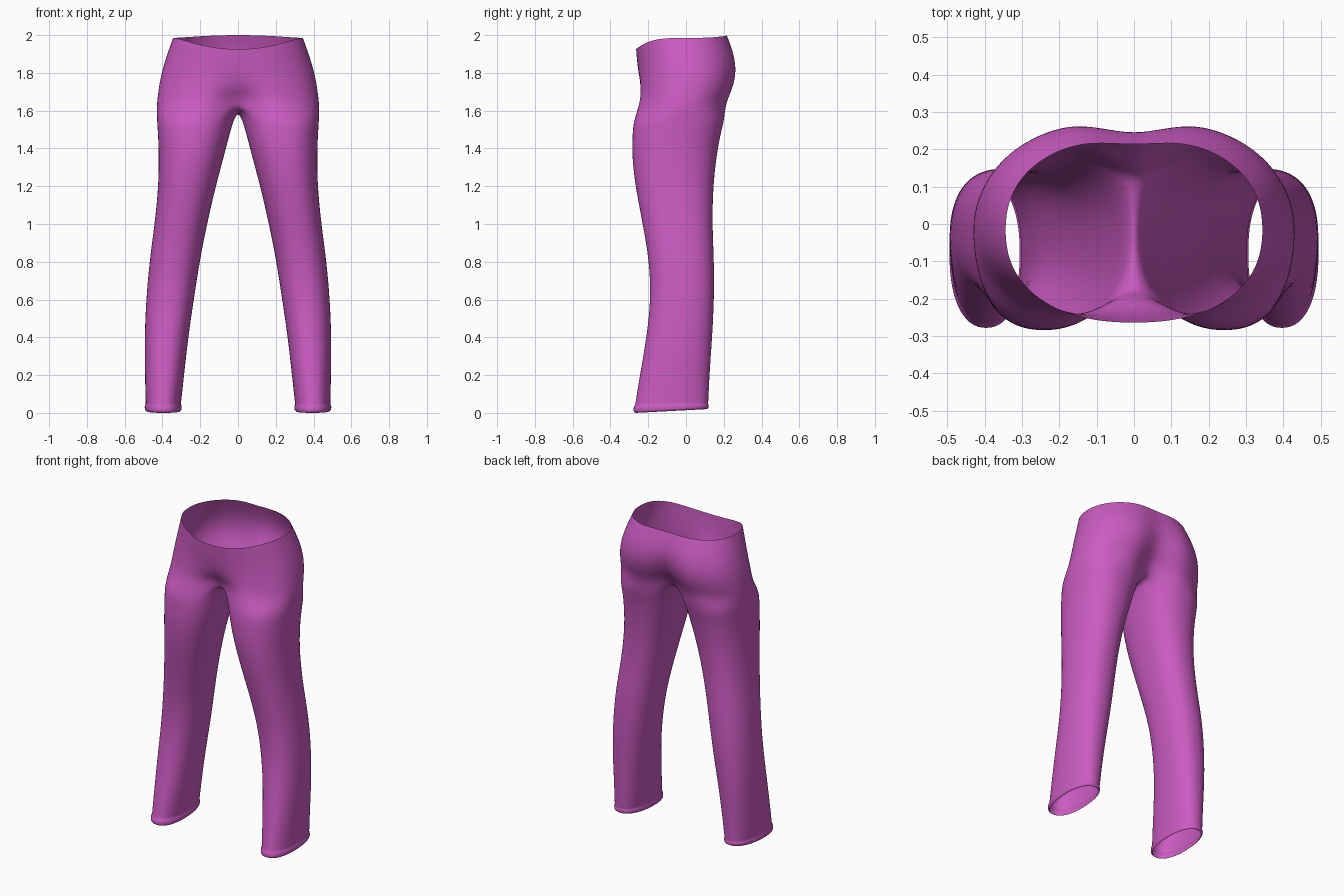
import bpy
import bmesh
from math import sin, cos, pi, exp, copysign

cube = bpy.data.objects.get("Cube")
if cube:
    bpy.data.objects.remove(cube, do_unlink=True)

OUTER = 18          # spans of the outer arc, front seam to back seam
COUNT = 26          # points in a full leg ring


def soften(value, power):
    """Signed power, giving slightly squared ovals."""
    return copysign(abs(value) ** power, value)


def leg_ring(z, x_in, x_out, front, back, tilt=0.0):
    """Closed oval around one leg, starting at the front inner side."""
    cx, rx = (x_in + x_out) / 2, (x_out - x_in) / 2
    cy, ry = (front + back) / 2, (back - front) / 2
    points = []
    for i in range(COUNT):
        t = (i - OUTER / 2) * 2 * pi / COUNT
        s = soften(sin(t), 0.88)
        points.append((cx + rx * soften(cos(t), 0.88), cy + ry * s, z - tilt * s))
    return points


def hip_arc(z, width, front, back, seam_front, seam_back, z_front, z_back):
    """Half section of the hips, from front seam round to back seam."""
    cy, ry = (front + back) / 2, (back - front) / 2
    points = []
    for i in range(OUTER + 1):
        t = pi * i / OUTER
        c = cos(t)
        x = 0.0 if i in (0, OUTER) else width * sin(t) ** 0.88
        y = cy - ry * soften(c, 0.88)
        dip = exp(-(x / 0.1) ** 2)
        y += dip * ((seam_front - front) if c > 0 else (seam_back - back))
        z_end = z_front if c > 0 else z_back
        points.append((x, y, z + (z_end - z) * abs(c) ** 3))
    return points


def crotch_curve(start, end, sag):
    """Points under the crotch from the back seam to the front seam."""
    n = COUNT - OUTER
    points = []
    for k in range(1, n):
        s = k / n
        points.append((0.0, start[1] + (end[1] - start[1]) * s,
                       start[2] + (end[2] - start[2]) * s - sag * sin(pi * s)))
    return points


# Legs: height, inner x, outer x, front y, back y
legs = [
    (.06, .30, .49, -.268, .12),
    (.2, .285, .493, -.245, .125),
    (.4, .263, .496, -.21, .14),
    (.6, .233, .487, -.187, .15),
    (.8, .203, .47, -.195, .15),
    (1, .163, .442, -.23, .14),
    (1.2, .117, .422, -.27, .145),
    (1.36, .073, .42, -.288, .163),
    (1.48, .042, .425, -.285, .185),
    (1.55, .022, .43, -.278, .205),
]
# Hips: side z, half width, front y, back y, seam front y, seam back y, seam z front, back
hips = [
    (1.62, .433, -.268, .235, -.16, .12, 1.65, 1.645),
    (1.7, .424, -.26, .268, -.222, .185, 1.71, 1.71),
    (1.78, .411, -.256, .287, -.245, .23, 1.77, 1.79),
    (1.86, .389, -.258, .28, -.255, .245, 1.82, 1.87),
    (1.93, .365, -.262, .256, -.262, .232, 1.88, 1.94),
    (1.985, .345, -.265, .232, -.265, .212, 1.925, 2.0),
]

# Turned hem at each ankle, tilted down towards the heel
hem = [leg_ring(.01, .305, .485, -.268, .112, -.01),
       leg_ring(.016, .297, .495, -.281, .122, -.01),
       leg_ring(.038, .297, .495, -.279, .122, -.006),
       leg_ring(.046, .302, .489, -.27, .118, -.003)]
rings = hem + [leg_ring(*row) for row in legs]
arcs = [hip_arc(*row) for row in hips]
rings.append(arcs[0] + crotch_curve(arcs[0][-1], arcs[0][0], .055))

# Half of the garment as one open shell
bm = bmesh.new()
loops = [[bm.verts.new(p) for p in ring] for ring in rings]
for low, high in zip(loops, loops[1:]):
    for i in range(COUNT):
        j = (i + 1) % COUNT
        bm.faces.new((low[i], low[j], high[j], high[i]))
low = loops[-1][:OUTER + 1]
for arc in arcs[1:]:
    high = [bm.verts.new(p) for p in arc]
    for i in range(OUTER):
        bm.faces.new((low[i], low[i + 1], high[i + 1], high[i]))
    low = high
mesh = bpy.data.meshes.new("trousers")
bm.to_mesh(mesh)
bm.free()

trousers = bpy.data.objects.new("trousers", mesh)
bpy.context.collection.objects.link(trousers)

# Orchid cloth
cloth = bpy.data.materials.new("orchid_cloth")
cloth.use_nodes = True
colour = (0.6, 0.105, 0.54, 1.0)
cloth.diffuse_color = colour
cloth.node_tree.nodes["Principled BSDF"].inputs["Base Color"].default_value = colour
mesh.materials.append(cloth)

# Mirror to the other leg and smooth the cloth
mirror = trousers.modifiers.new("other_leg", "MIRROR")
mirror.use_axis[0] = True
mirror.merge_threshold = 0.001
smooth = trousers.modifiers.new("smooth_cloth", "SUBSURF")
smooth.levels = smooth.render_levels = 2
for face in mesh.polygons:
    face.use_smooth = True
